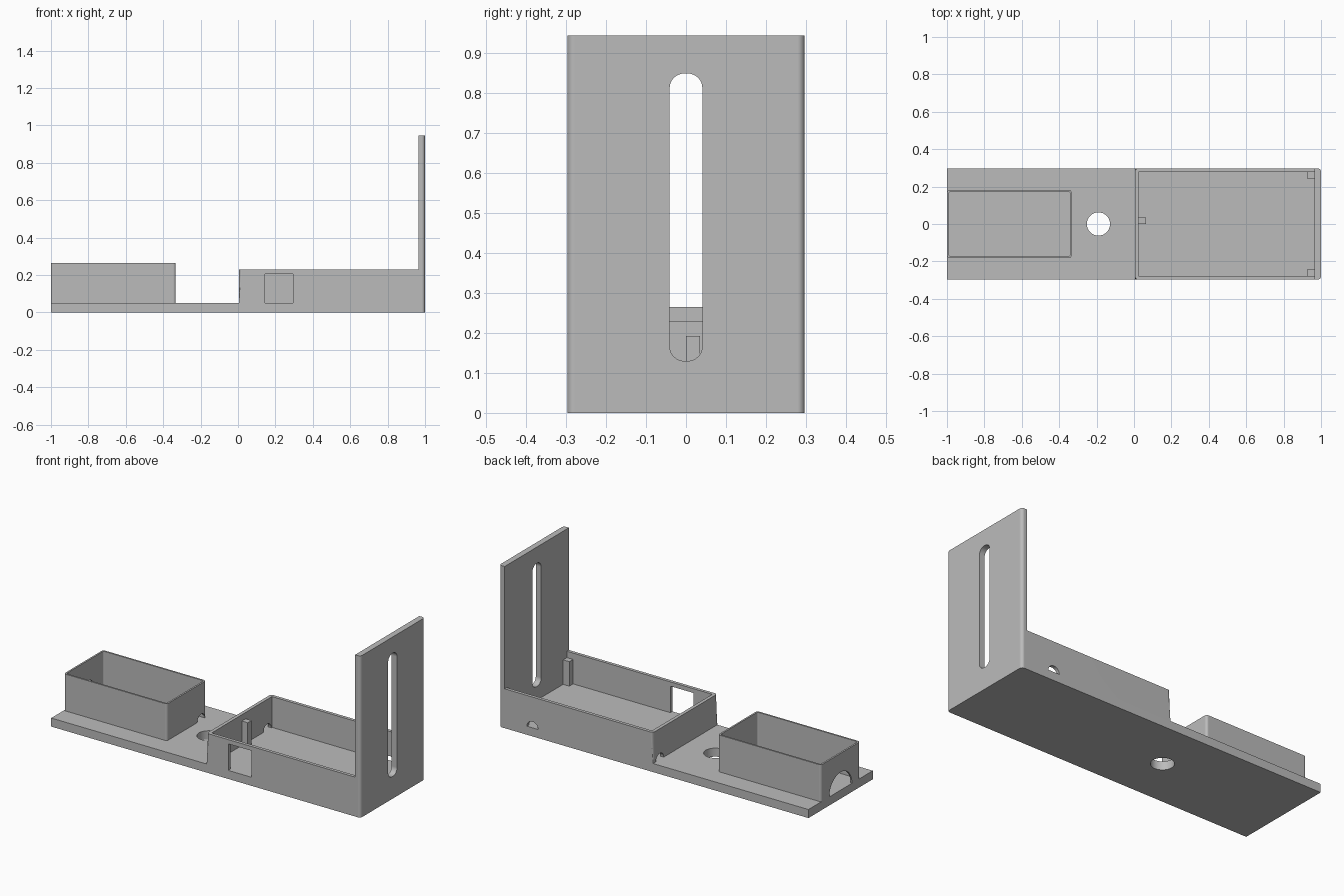
import bpy, bmesh, math

cube = bpy.data.objects.get("Cube")
if cube:
    bpy.data.objects.remove(cube, do_unlink=True)

grey = bpy.data.materials.new("plain grey")
grey.use_nodes = True
grey.diffuse_color = (0.5, 0.5, 0.5, 1)
grey.node_tree.nodes["Principled BSDF"].inputs["Base Color"].default_value = (0.5, 0.5, 0.5, 1)

HALF = 0.297    # half depth of the bracket
FLOOR = 0.05    # top of the base plate
WALL_IN = 0.965  # inner face of the upright


def prism(name, profile, axis, lo, hi):
    """Extrude a closed 2D profile along an axis."""
    place = {"X": lambda a, b, t: (t, a, b),
             "Y": lambda a, b, t: (a, t, b),
             "Z": lambda a, b, t: (a, b, t)}[axis]
    bm = bmesh.new()
    rings = [[bm.verts.new(place(a, b, t)) for a, b in profile] for t in (lo, hi)]
    for ring in rings:
        bm.faces.new(ring)
    n = len(profile)
    for i in range(n):
        j = (i + 1) % n
        bm.faces.new((rings[0][i], rings[0][j], rings[1][j], rings[1][i]))
    bmesh.ops.recalc_face_normals(bm, faces=bm.faces)
    mesh = bpy.data.meshes.new(name)
    bm.to_mesh(mesh)
    bm.free()
    mesh.materials.append(grey)
    ob = bpy.data.objects.new(name, mesh)
    bpy.context.collection.objects.link(ob)
    return ob


def arc(cx, cy, r, start, end, steps):
    return [(cx + r * math.cos(math.radians(start + (end - start) * i / steps)),
             cy + r * math.sin(math.radians(start + (end - start) * i / steps)))
            for i in range(steps + 1)]


def rect(a0, a1, b0, b1, r=0):
    if not r:
        return [(a0, b0), (a1, b0), (a1, b1), (a0, b1)]
    return (arc(a1 - r, b1 - r, r, 0, 90, 8) + arc(a0 + r, b1 - r, r, 90, 180, 8)
            + arc(a0 + r, b0 + r, r, 180, 270, 8) + arc(a1 - r, b0 + r, r, 270, 360, 8))


def arch(centre, r):
    """Half-round opening that stands on the floor."""
    return arc(centre, FLOOR, r, 0, 180, 24)


def cut(ob, profile, axis, lo, hi):
    cutter = prism("cutter", profile, axis, lo, hi)
    cutter.hide_render = True
    mod = ob.modifiers.new("cut", "BOOLEAN")
    mod.operation, mod.solver, mod.object = "DIFFERENCE", "EXACT", cutter
    bpy.context.view_layer.objects.active = ob
    bpy.ops.object.modifier_apply(modifier=mod.name)
    bpy.data.objects.remove(cutter, do_unlink=True)


def finish(ob):
    bpy.ops.object.select_all(action="DESELECT")
    ob.select_set(True)
    bpy.context.view_layer.objects.active = ob
    bpy.ops.object.shade_smooth_by_angle(angle=math.radians(30))
    mod = ob.modifiers.new("even shading", "WEIGHTED_NORMAL")
    mod.keep_sharp = True


# Base plate, tray block and upright as one side profile
side = [(-1, 0), (1, 0), (1, 0.945), (WALL_IN, 0.945), (WALL_IN, 0.23),
        (0.005, 0.23), (0.005, FLOOR), (-1, FLOOR)]
bracket = prism("bracket", side, "Y", -HALF, HALF)

# Round the outer upright corners and the tray corners
bm = bmesh.new()
bm.from_mesh(bracket.data)
corners = [e for e in bm.edges
           if abs(e.verts[0].co.z - e.verts[1].co.z) > 0.1
           and all(v.co.x > 0.99 or abs(v.co.x - 0.005) < 0.001 for v in e.verts)]
bmesh.ops.bevel(bm, geom=corners, offset=0.018, segments=8, profile=0.5, affect="EDGES")
bm.to_mesh(bracket.data)
bm.free()

# Tray cavity, front window, cable notches, upright slot, screw hole
cut(bracket, rect(0.025, WALL_IN, -0.278, 0.278), "Z", FLOOR, 0.4)
cut(bracket, rect(0.145, 0.295, FLOOR, 0.205), "Y", -0.4, -0.2)
cut(bracket, arch(0.785, 0.036), "Y", 0.2, 0.4)
cut(bracket, arch(0.235, 0.036), "X", -0.05, 0.1)
cut(bracket, rect(-0.041, 0.041, 0.13, 0.85, 0.037), "X", 0.9, 1.1)
cut(bracket, arc(-0.19, 0, 0.062, 0, 352.5, 47), "Z", -0.1, 0.1)
finish(bracket)

# Small open box with a large arch at its end and a notch toward the tray
small_box = prism("small_box", rect(-1, -0.333, -0.181, 0.181, 0.014), "Z", FLOOR, 0.265)
cut(small_box, rect(-0.99, -0.343, -0.171, 0.171, 0.006), "Z", 0, 0.4)
cut(small_box, arch(0, 0.105), "X", -1.1, -0.9)
cut(small_box, arch(0.135, 0.036), "X", -0.4, -0.2)
finish(small_box)

# Support posts inside the tray
for name, x0, x1, y0, y1 in (("post_back", 0.925, WALL_IN, 0.243, 0.278),
                             ("post_front", 0.925, WALL_IN, -0.278, -0.243),
                             ("post_middle", 0.025, 0.063, 0, 0.035)):
    prism(name, rect(x0, x1, y0, y1), "Z", FLOOR, 0.193)
